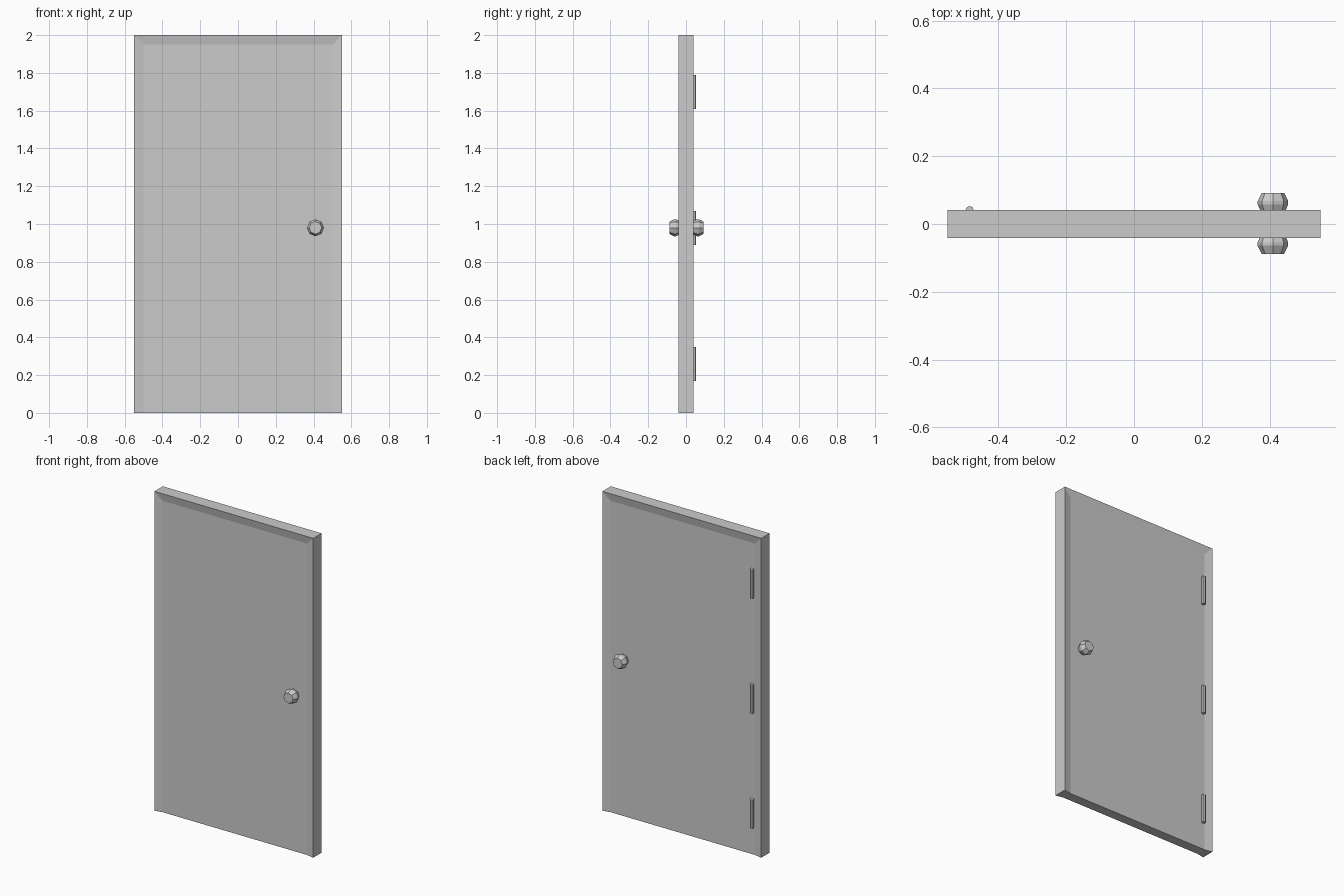
import bpy, bmesh, math
from mathutils import Matrix

if "Cube" in bpy.data.objects:
    bpy.data.objects.remove(bpy.data.objects["Cube"])

W, H, T = 0.55, 2.0, 0.041   # half width, height, half thickness
RIM, DEPTH = 0.05, 0.01      # sloped rim width, panel recess


def finish(name, bm):
    bmesh.ops.remove_doubles(bm, verts=bm.verts, dist=1e-5)
    bmesh.ops.recalc_face_normals(bm, faces=bm.faces)
    mesh = bpy.data.meshes.new(name)
    bm.to_mesh(mesh)
    bm.free()
    ob = bpy.data.objects.new(name, mesh)
    bpy.context.collection.objects.link(ob)
    return ob


# Door slab: sloped rim on the sides and top, shallow panel on both faces
bm = bmesh.new()
outer = [(-W, 0), (-W, H), (W, H), (W, 0)]
inner = [(-W + RIM, 0), (-W + RIM, H - RIM), (W - RIM, H - RIM), (W - RIM, 0)]
loops = []
for s in (-1, 1):
    o = [bm.verts.new((x, s * T, z)) for x, z in outer]
    i = [bm.verts.new((x, s * (T - DEPTH), z)) for x, z in inner]
    for k in range(3):
        bm.faces.new((o[k], o[k + 1], i[k + 1], i[k]))
    bm.faces.new(i)
    loops.append((o, i))
(of, inf), (ob_, inb) = loops
for k in range(3):
    bm.faces.new((of[k], of[k + 1], ob_[k + 1], ob_[k]))
bm.faces.new((of[0], inf[0], inf[3], of[3], ob_[3], inb[3], inb[0], ob_[0]))
finish("door_slab", bm)


# Knobs: eight-sided barrel on each face
def knob(name, side):
    bm = bmesh.new()
    profile = [(0.033, 0.028), (0.045, 0.056), (0.045, 0.066), (0.033, 0.090)]
    rings = []
    for r, y in profile:
        rings.append([bm.verts.new((0.41 + r * math.cos(a * math.pi / 4),
                                    side * y + 0.002,
                                    0.98 + r * math.sin(a * math.pi / 4)))
                      for a in range(8)])
    for a, b in zip(rings, rings[1:]):
        for k in range(8):
            n = (k + 1) % 8
            bm.faces.new((a[k], a[n], b[n], b[k]))
    bm.faces.new(rings[0])
    bm.faces.new(rings[-1])
    finish(name, bm)


knob("front_knob", -1)
knob("back_knob", 1)

# Hinge barrels on the back
for name, z in (("lower_hinge", 0.26), ("middle_hinge", 0.98), ("upper_hinge", 1.70)):
    bm = bmesh.new()
    bmesh.ops.create_cone(bm, cap_ends=True, segments=8, radius1=0.012,
                          radius2=0.012, depth=0.18,
                          matrix=Matrix.Translation((-0.485, 0.041, z)))
    finish(name, bm)
